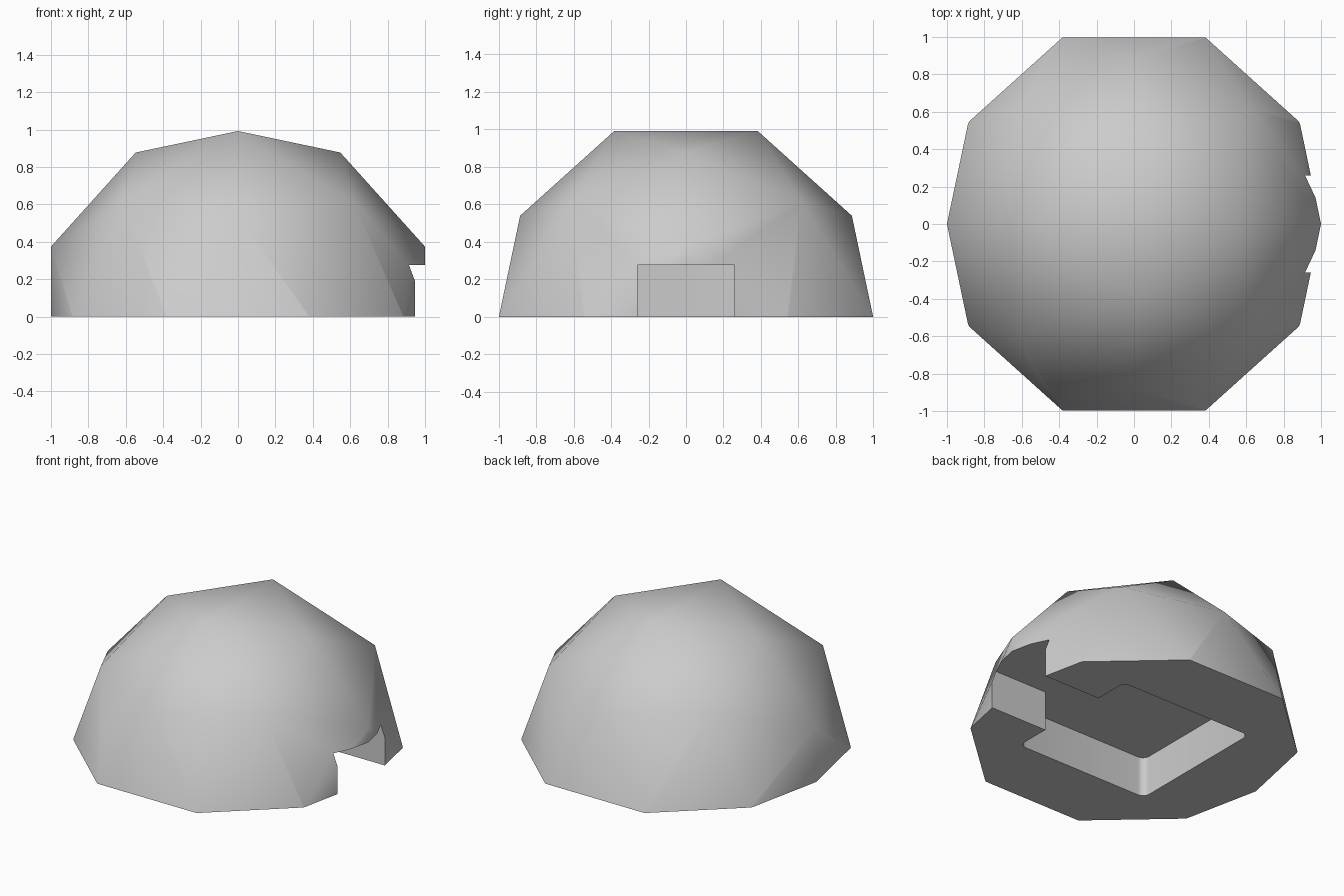
import bpy, bmesh, math
from mathutils import Vector

cube = bpy.data.objects.get("Cube")
if cube:
    bpy.data.objects.remove(cube, do_unlink=True)

PHI = (1 + math.sqrt(5)) / 2
ROOM, DOOR, HEIGHT, CORNER = 0.51, 0.26, 0.275, 0.05
BASE_CUT = 0.008

grey = bpy.data.materials.new("plain_grey")
grey.use_nodes = True
grey.diffuse_color = (0.6, 0.6, 0.6, 1)
grey.node_tree.nodes["Principled BSDF"].inputs["Base Color"].default_value = (0.6, 0.6, 0.6, 1)


def add_object(name, bm):
    bmesh.ops.recalc_face_normals(bm, faces=bm.faces[:])
    mesh = bpy.data.meshes.new(name)
    bm.to_mesh(mesh)
    bm.free()
    obj = bpy.data.objects.new(name, mesh)
    bpy.context.collection.objects.link(obj)
    mesh.materials.append(grey)
    return obj


def cyclic(a, b, c):
    """All sign variations of the three rotations of a point."""
    points = set()
    for p in ((a, b, c), (b, c, a), (c, a, b)):
        for s in range(8):
            points.add(tuple(0.0 if v == 0 else v * (-1 if s >> i & 1 else 1)
                             for i, v in enumerate(p)))
    return points


# Geodesic dome: twelve raised centres over a twelve-sided solid, cut at the base
bm = bmesh.new()
k = 1 / PHI
corners = cyclic(0, k * k, 1) | cyclic(k, k, k)
centres = cyclic(0.547, 0, 0.547 * PHI)
for p in sorted(corners | centres):
    bm.verts.new(p)
bmesh.ops.convex_hull(bm, input=bm.verts[:])
cut = bmesh.ops.bisect_plane(bm, geom=bm.verts[:] + bm.edges[:] + bm.faces[:],
                             plane_co=(0, 0, BASE_CUT), plane_no=(0, 0, 1),
                             clear_inner=True)
bmesh.ops.contextual_create(
    bm, geom=[e for e in cut["geom_cut"] if isinstance(e, bmesh.types.BMEdge)])
bmesh.ops.translate(bm, vec=(0, 0, -BASE_CUT), verts=bm.verts[:])
dome = add_object("dome", bm)

# Room and doorway: rounded square plan with a slot leaving on the +x side
plan = [(1.3, -DOOR), (1.3, DOOR), (ROOM, DOOR)]
for quarter, (sx, sy) in enumerate(((1, 1), (-1, 1), (-1, -1), (1, -1))):
    for step in range(7):
        a = math.pi / 2 * (quarter + step / 6)
        plan.append((sx * (ROOM - CORNER) + CORNER * math.cos(a),
                     sy * (ROOM - CORNER) + CORNER * math.sin(a)))
plan.append((ROOM, -DOOR))
bm = bmesh.new()
floor = bm.faces.new([bm.verts.new((x, y, -0.2)) for x, y in plan])
top = bmesh.ops.extrude_face_region(bm, geom=[floor])
bmesh.ops.translate(bm, vec=(0, 0, HEIGHT + 0.2),
                    verts=[v for v in top["geom"] if isinstance(v, bmesh.types.BMVert)])
cutter = add_object("room_cutter", bm)
cutter.hide_render = True

# Hollow out the dome and shade it
mod = dome.modifiers.new("hollow", "BOOLEAN")
mod.operation = "DIFFERENCE"
mod.solver = "EXACT"
mod.object = cutter
for obj in bpy.context.selected_objects:
    obj.select_set(False)
dome.select_set(True)
bpy.context.view_layer.objects.active = dome
bpy.ops.object.modifier_apply(modifier=mod.name)
bpy.data.objects.remove(cutter, do_unlink=True)
bpy.ops.object.shade_smooth_by_angle(angle=math.radians(30))
